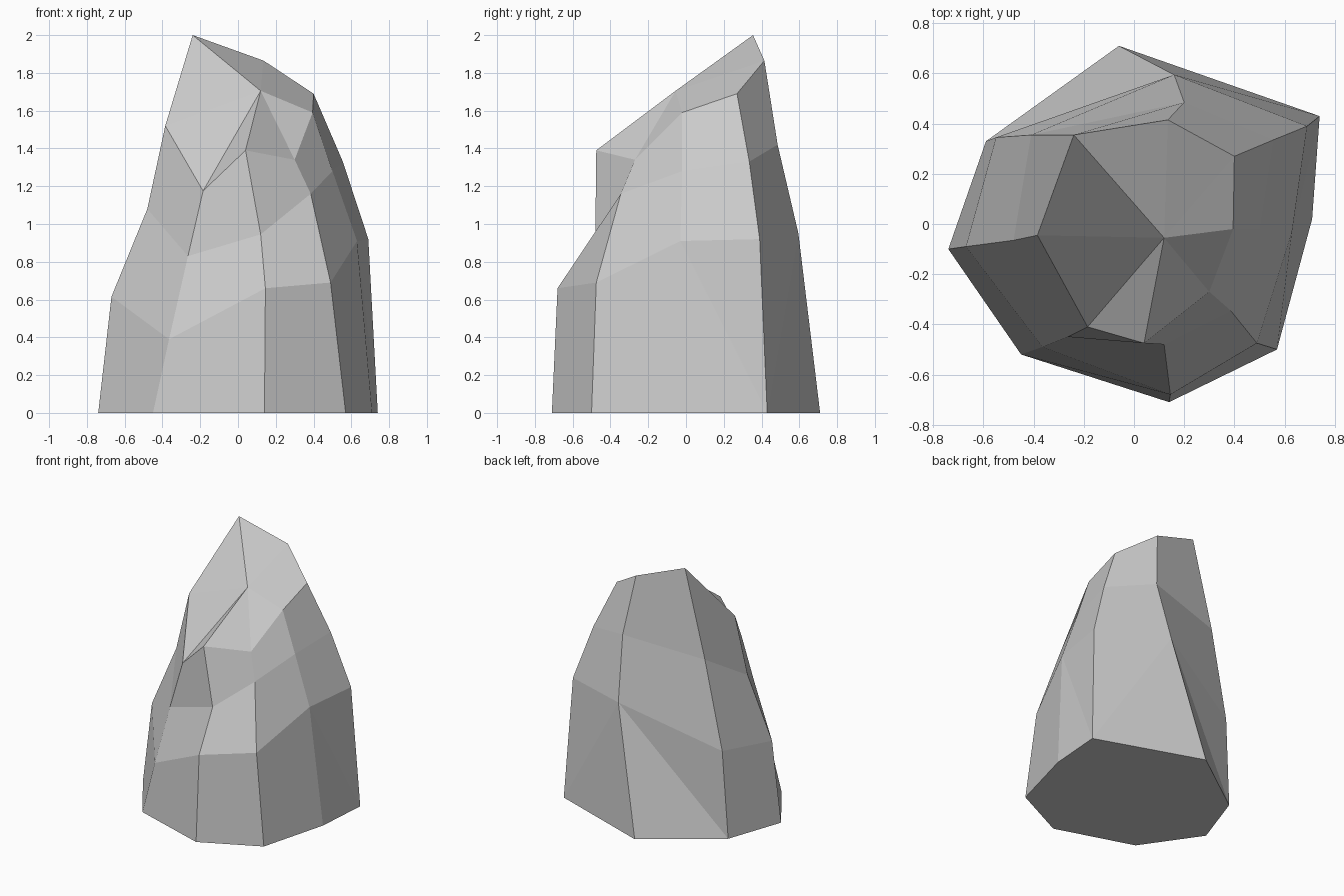
import bpy
import bmesh

default_cube = bpy.data.objects.get("Cube")
if default_cube:
    bpy.data.objects.remove(default_cube, do_unlink=True)


def make_material(name, colour):
    material = bpy.data.materials.new(name)
    material.use_nodes = True
    material.diffuse_color = colour
    shader = material.node_tree.nodes["Principled BSDF"]
    shader.inputs["Base Color"].default_value = colour
    shader.inputs["Roughness"].default_value = 1
    return material


# Rising ridge lines of the boulder, counter-clockwise from the front
ridges = {
    "front": [(.14, -.71, 0), (.145, -.68, .66), (.12, -.48, .945), (.04, -.475, 1.39)],
    "front_left": [(.57, -.5, 0), (.49, -.475, .69), (.385, -.345, 1.16), (.3, -.27, 1.34)],
    "left": [(.71, .02, 0), (.63, -.03, .91), (.5, -.02, 1.28), (.395, -.02, 1.59)],
    "back_left": [(.74, .43, 0), (.69, .39, .92), (.555, .335, 1.33), (.4, .27, 1.69)],
    "back": [(-.06, .71, 0), (.16, .595, .95), (.2, .485, 1.42), (.135, .415, 1.865)],
    "back_right": [(-.59, .33, 0), (-.55, .345, .67), (-.41, .355, 1.34), (-.24, .355, 2)],
    "right": [(-.74, -.1, 0), (-.67, -.09, .615), (-.48, -.065, 1.08), (-.385, -.045, 1.52)],
    "front_right": [(-.45, -.52, 0), (-.365, -.49, .39), (-.265, -.45, .83), (-.185, -.41, 1.175)],
}
crown_point = (.12, -.055, 1.705)

# Ridges whose lowest panel, towards the next ridge, folds along a diagonal
rising_folds = {"back_left"}
falling_folds = {"left", "back"}


def add_panel(mesh, lower, upper, next_lower, next_upper, fold):
    if fold == "rising":
        mesh.faces.new((lower, next_lower, next_upper))
        mesh.faces.new((lower, next_upper, upper))
    elif fold == "falling":
        mesh.faces.new((lower, next_lower, upper))
        mesh.faces.new((next_lower, next_upper, upper))
    else:
        mesh.faces.new((lower, next_lower, next_upper, upper))


def build_boulder(name, material):
    mesh = bmesh.new()
    names = list(ridges)
    columns = [[mesh.verts.new(point) for point in ridges[key]] for key in names]
    crown = mesh.verts.new(crown_point)

    # Side panels between neighbouring ridges, closed by a fan at the crown
    for index, column in enumerate(columns):
        neighbour = columns[(index + 1) % len(columns)]
        for level in range(len(column) - 1):
            # The back right panel folds down from the back ridge
            fold = None
            if level == 0 and names[index] in rising_folds:
                fold = "rising"
            if level == 0 and names[index] in falling_folds:
                fold = "falling"
            add_panel(mesh, column[level], column[level + 1],
                      neighbour[level], neighbour[level + 1], fold)
        mesh.faces.new((column[-1], neighbour[-1], crown))

    # Flat underside
    mesh.faces.new([column[0] for column in reversed(columns)])
    bmesh.ops.recalc_face_normals(mesh, faces=mesh.faces)

    data = bpy.data.meshes.new(name)
    mesh.to_mesh(data)
    mesh.free()
    data.materials.append(material)
    boulder = bpy.data.objects.new(name, data)
    bpy.context.collection.objects.link(boulder)
    return boulder


stone_grey = make_material("stone_grey", (.6, .6, .6, 1))
build_boulder("boulder", stone_grey)
